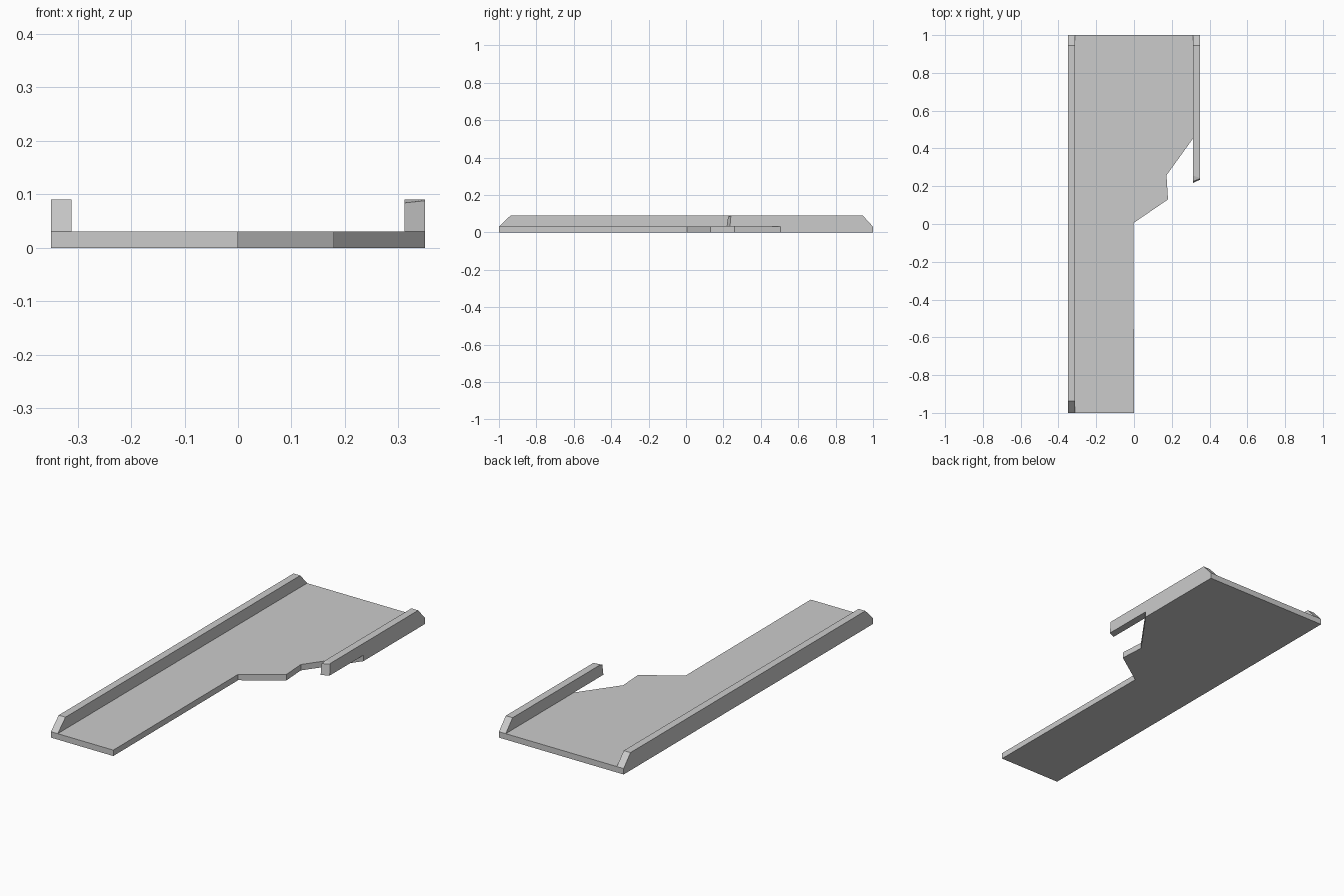
import bpy
import bmesh

if "Cube" in bpy.data.objects:
    bpy.data.objects.remove(bpy.data.objects["Cube"], do_unlink=True)

grey = bpy.data.materials.new("light_grey")
grey.use_nodes = True
colour = (0.6, 0.6, 0.6, 1)
grey.diffuse_color = colour
grey.node_tree.nodes["Principled BSDF"].inputs["Base Color"].default_value = colour


def prism(name, start, end):
    """Solid between two matching outlines."""
    bm = bmesh.new()
    a = [bm.verts.new(p) for p in start]
    b = [bm.verts.new(p) for p in end]
    bm.faces.new(a)
    bm.faces.new(b[::-1])
    for i in range(len(a)):
        j = (i + 1) % len(a)
        bm.faces.new((a[i], b[i], b[j], a[j]))
    bmesh.ops.recalc_face_normals(bm, faces=bm.faces)
    mesh = bpy.data.meshes.new(name)
    bm.to_mesh(mesh)
    bm.free()
    mesh.materials.append(grey)
    obj = bpy.data.objects.new(name, mesh)
    bpy.context.collection.objects.link(obj)
    return obj


HALF, INNER = 0.35, 0.312
DECK, TOP = 0.03, 0.09

# Deck slab with a broken edge
outline = [(-HALF, -1), (0, -1), (-0.003, 0.005), (0.18, 0.13),
           (0.172, 0.258), (HALF, 0.505), (HALF, 1), (-HALF, 1)]
prism("deck", [(x, y, 0) for x, y in outline], [(x, y, DECK) for x, y in outline])

# Full-length kerb with sloped ends
side = [(-1, DECK), (-0.938, TOP), (0.945, TOP), (1, DECK)]
prism("right_kerb", [(-HALF, y, z) for y, z in side], [(-INNER, y, z) for y, z in side])

# Broken kerb with a jagged front end
inner = [(0.217, DECK), (0.225, 0.084), (0.257, TOP), (0.945, TOP), (1, DECK)]
outer = [(0.235, DECK), (0.24, 0.088), (0.243, TOP), (0.945, TOP), (1, DECK)]
prism("left_kerb", [(INNER, y, z) for y, z in inner], [(HALF, y, z) for y, z in outer])
